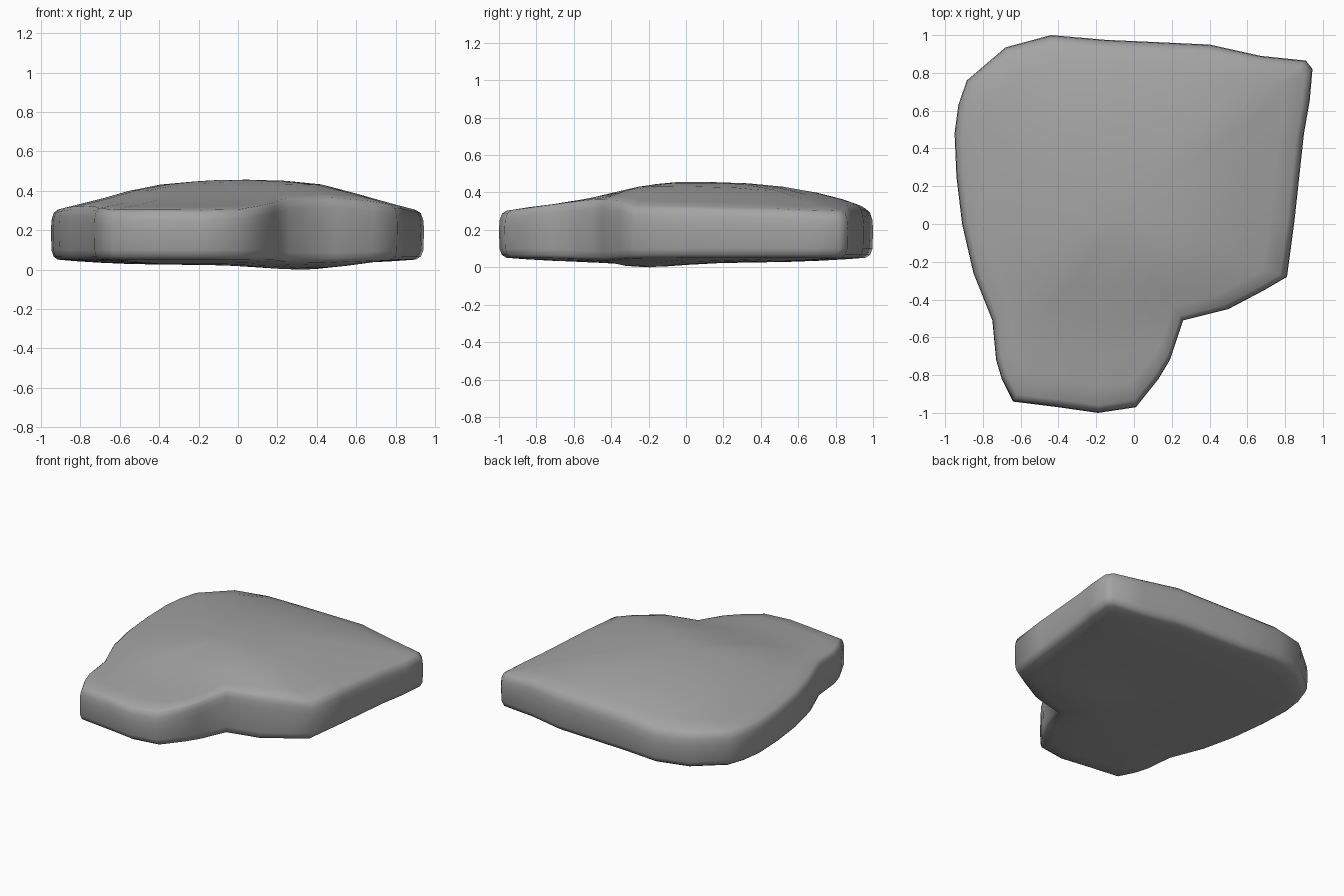
import bpy, bmesh, math
from mathutils import Vector

if "Cube" in bpy.data.objects:
    bpy.data.objects.remove(bpy.data.objects["Cube"], do_unlink=True)

# Plan outline of the slab, counter-clockwise from the front right corner
OUTLINE = [(-.64, -.94), (-.4, -.97), (-.19, -1), (.01, -.97), (.13, -.82),
           (.19, -.72), (.26, -.51), (.5, -.45), (.69, -.35), (.81, -.28),
           (.85, .02), (.9, .48), (.93, .65), (.945, .82), (.91, .865),
           (.67, .89), (.4, .95), (-.15, .975), (-.44, 1), (-.68, .935),
           (-.885, .76), (-.93, .63), (-.95, .48), (-.94, .25), (-.91, 0),
           (-.85, -.26), (-.75, -.51), (-.73, -.72), (-.7, -.82)]
CENTRE = Vector((-.1, 0))

# Crown of the top across the width and along the depth
CROWN_X = [(-.95, 0), (-.7, .36), (-.46, .82), (-.15, .97), (.12, 1),
           (.4, .92), (.63, .5), (.8, .2), (.95, 0)]
CROWN_Y = [(-1, 0), (-.7, .25), (-.52, .36), (-.28, .82), (-.05, .98),
           (.25, .98), (.5, .86), (.75, .6), (.9, .3), (1, 0)]


def lerp(profile, t):
    for (a, u), (b, v) in zip(profile, profile[1:]):
        if t <= b:
            return u + (v - u) * max(0, t - a) / (b - a)
    return profile[-1][1]


def top_z(p, s):
    return .3 + .165 * lerp(CROWN_X, p.x) * lerp(CROWN_Y, p.y)


def bottom_z(p, s):
    bump = math.exp(-((p.x - .33) ** 2 + (p.y + .24) ** 2) / .08)
    return .027 + .03 * s ** 3 - .03 * bump


# Rings from the underside, round the rim, to the top: scale, surface, offset
RINGS = [(s, bottom_z, 0) for s in (.15, .35, .55, .72, .86, .96)]
RINGS += [(.985, bottom_z, .014), (.997, bottom_z, .045)]
RINGS += [(1, top_z, -.09), (.996, top_z, -.045), (.984, top_z, -.013)]
RINGS += [(s, top_z, 0) for s in (.96, .86, .72, .55, .35, .15)]

bm = bmesh.new()


def vert(p, s, surface, offset):
    q = CENTRE + (Vector(p) - CENTRE) * s
    return bm.verts.new((q.x, q.y, surface(q, s) + offset))


loops = [[vert(p, *ring) for p in OUTLINE] for ring in RINGS]
n = len(OUTLINE)
for low, high in zip(loops, loops[1:]):
    for i in range(n):
        j = (i + 1) % n
        bm.faces.new((low[i], low[j], high[j], high[i]))

# Close both ends with fans
for loop, surface in ((loops[0], bottom_z), (loops[-1], top_z)):
    hub = vert(CENTRE, 0, surface, 0)
    for i in range(n):
        bm.faces.new((loop[i], loop[(i + 1) % n], hub))

# Soften the crown away from the rim, then rest the slab on the ground
inner = [v for loop in loops[-5:] for v in loop]
for _ in range(2):
    bmesh.ops.smooth_vert(bm, verts=inner, factor=.3, use_axis_z=True)
bmesh.ops.recalc_face_normals(bm, faces=bm.faces)
lowest = min(v.co.z for v in bm.verts)
bmesh.ops.translate(bm, verts=bm.verts, vec=(0, 0, -lowest))

mesh = bpy.data.meshes.new("stone_slab")
bm.to_mesh(mesh)
bm.free()
slab = bpy.data.objects.new("stone_slab", mesh)
bpy.context.collection.objects.link(slab)

# Stone colour
grey = (.37, .37, .37, 1)
stone = bpy.data.materials.new("stone_grey")
stone.use_nodes = True
stone.diffuse_color = grey
for node in stone.node_tree.nodes:
    if node.type == 'BSDF_PRINCIPLED':
        node.inputs["Base Color"].default_value = grey
mesh.materials.append(stone)

bpy.ops.object.select_all(action='DESELECT')
slab.select_set(True)
bpy.context.view_layer.objects.active = slab
bpy.ops.object.shade_smooth_by_angle(angle=math.radians(60))
